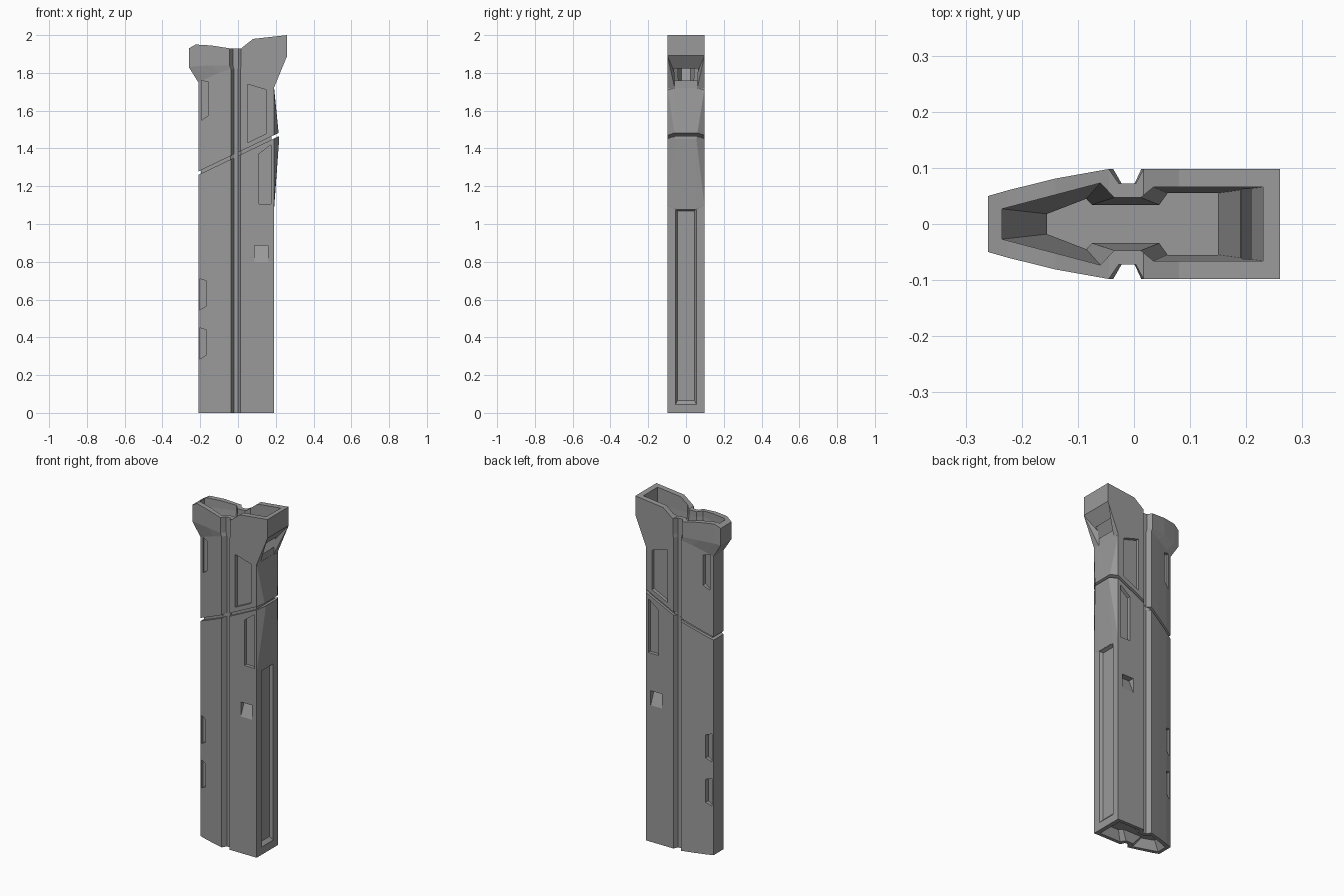
import bpy, bmesh, math
from mathutils import Vector

if "Cube" in bpy.data.objects:
    bpy.data.objects.remove(bpy.data.objects["Cube"])

grey = bpy.data.materials.new("mid_grey")
grey.diffuse_color = (0.32, 0.32, 0.32, 1)
grey.use_nodes = True
grey.node_tree.nodes["Principled BSDF"].inputs["Base Color"].default_value = grey.diffuse_color


def finish(name, bm):
    bmesh.ops.recalc_face_normals(bm, faces=bm.faces[:])
    me = bpy.data.meshes.new(name)
    bm.to_mesh(me)
    bm.free()
    ob = bpy.data.objects.new(name, me)
    bpy.context.collection.objects.link(ob)
    me.materials.append(grey)
    return ob


def loft(name, levels):
    """Stack mirrored half sections; each level is a list of (x, y, z) with y > 0."""
    bm = bmesh.new()
    n = len(levels[0])
    rings = []
    for lv in levels:
        left = [bm.verts.new(p) for p in lv]
        right = [bm.verts.new((x, -y, z)) for x, y, z in lv]
        rings.append(left + right[::-1])
    m = 2 * n
    for a, b in zip(rings, rings[1:]):
        for i in range(m):
            j = (i + 1) % m
            bm.faces.new((a[i], a[j], b[j], b[i]))
    for r in (rings[0], rings[-1]):
        for i in range(n - 1):
            bm.faces.new((r[i], r[i + 1], r[m - 2 - i], r[m - 1 - i]))
    return finish(name, bm)


def hull(name, pts, mirror=True):
    bm = bmesh.new()
    for x, y, z in pts:
        bm.verts.new((x, y, z))
        if mirror:
            bm.verts.new((x, -y, z))
    bmesh.ops.convex_hull(bm, input=bm.verts[:])
    return finish(name, bm)


def boolean(target, tool, op='DIFFERENCE'):
    mod = target.modifiers.new("cut", 'BOOLEAN')
    mod.operation = op
    mod.solver = 'EXACT'
    mod.object = tool
    bpy.context.view_layer.objects.active = target
    bpy.ops.object.modifier_apply(modifier=mod.name)
    bpy.data.objects.remove(tool)


# Main shell: section with side channels, flaring into the top collar
body = [(-.21, .045), (-.17, .06), (-.10, .081), (-.037, .098), (-.022, .072),
        (.001, .072), (.013, .098), (.08, .098), (.19, .098)]
flare = [(-.26, .05), (-.225, .06), (-.14, .081), (-.045, .098), (-.027, .072),
         (.003, .072), (.017, .098), (.08, .098), (.26, .098)]
z_low = [1.75, 1.77, 1.80, 1.82, 1.82, 1.82, 1.82, 1.72, 1.72]
z_mid = [1.83, 1.835, 1.84, 1.84, 1.84, 1.84, 1.84, 1.89, 1.89]
z_top = [1.93, 1.95, 1.945, 1.93, 1.93, 1.93, 1.93, 1.98, 2.0]


def lift(section, zs):
    return [(x, y, z) for (x, y), z in zip(section, zs)]


shell = loft("magazine_shell", [lift(body, [0] * 9), lift(body, z_low),
                                lift(flare, z_mid), lift(flare, z_top)])

# Tapered underside of the rear collar
boolean(shell, hull("collar_cut", [(.28, .109, 1.917), (.28, .109, 1.72),
                                   (.19, .06, 1.80), (.19, .06, 1.72)]))

# Chamfered ridge on the rear face
boolean(shell, hull("rear_ridge", [(.18, .097, 1.08), (.18, .097, 1.72),
                                   (.191, .097, 1.10), (.191, .097, 1.71),
                                   (.218, .055, 1.45), (.191, .055, 1.08),
                                   (.191, .055, 1.72)]), 'UNION')

# Inner cavity, stepped in below the collar
rim = [(-.235, .027), (-.06, .073), (-.035, .047), (.012, .047), (.035, .066), (.23, .066)]
deep = [(-.155, .018), (-.085, .045), (-.075, .034), (.045, .034), (.06, .055), (.15, .055)]
boolean(shell, loft("cavity_cut", [lift(deep, [.08] * 6), lift(deep, [1.62] * 6),
                                   lift(rim, [1.90] * 6), lift(rim, [2.1] * 6)]))

# Recess under the base
base = [(-.19, .03), (-.055, .075), (-.035, .05), (.012, .05), (.03, .078), (.165, .078)]
boolean(shell, loft("base_cut", [lift(base, [-.05] * 6), lift(base, [.0] * 6),
                                 lift(deep, [.05] * 6)]))

# Slanted seam running round the shell
bm = bmesh.new()
core = [(-.195, .034), (-.10, .066), (-.04, .083), (-.022, .0715),
        (.001, .0715), (.015, .083), (.10, .083), (.178, .083)]
outer = [(-.3, .14), (-.10, .14), (-.04, .14), (-.022, .14),
         (.001, .14), (.015, .14), (.10, .14), (.3, .14)]
loops = []
for section, dz in ((core, -.009), (outer, -.009), (outer, .009), (core, .009)):
    ring = section + [(x, -y) for x, y in reversed(section)]
    loops.append([bm.verts.new((x, y, 1.37 + .48 * x + dz)) for x, y in ring])
for k in range(4):
    a, b = loops[k], loops[(k + 1) % 4]
    for i in range(16):
        j = (i + 1) % 16
        bm.faces.new((a[i], a[j], b[j], b[i]))
boolean(shell, finish("seam_cut", bm))

# Side windows: outline in x, z and pocket floor position in y
windows = [
    ([(.05, 1.74), (.152, 1.71), (.152, 1.48), (.05, 1.43)], .078),
    ([(.11, 1.37), (.175, 1.42), (.175, 1.105), (.11, 1.105)], .078),
    ([(-.192, 1.76), (-.155, 1.75), (-.155, 1.575), (-.192, 1.55)], .04),
    ([(-.203, .71), (-.17, .70), (-.17, .565), (-.203, .545)], .036),
    ([(-.203, .45), (-.17, .44), (-.17, .305), (-.203, .285)], .036),
]
for s in (1, -1):
    for outline, floor in windows:
        boolean(shell, hull("window_cut", [(x, s * y, z) for x, z in outline
                                           for y in (floor, .13)], False))
    # Wedge notch, deepest at its upper edge
    boolean(shell, hull("notch_cut", [(x, s * y, z) for x in (.087, .16)
                                      for y, z in ((.063, .885), (.13, .885),
                                                   (.098, .80), (.13, .80))], False))

# Long shallow panel in the rear face
boolean(shell, hull("rear_panel_cut", [(.172, .045, .065), (.172, .045, 1.07),
                                       (.195, .057, .04), (.195, .057, 1.08)]))

# Crisp facets
for p in shell.data.polygons:
    p.use_smooth = False
    p.material_index = 0
